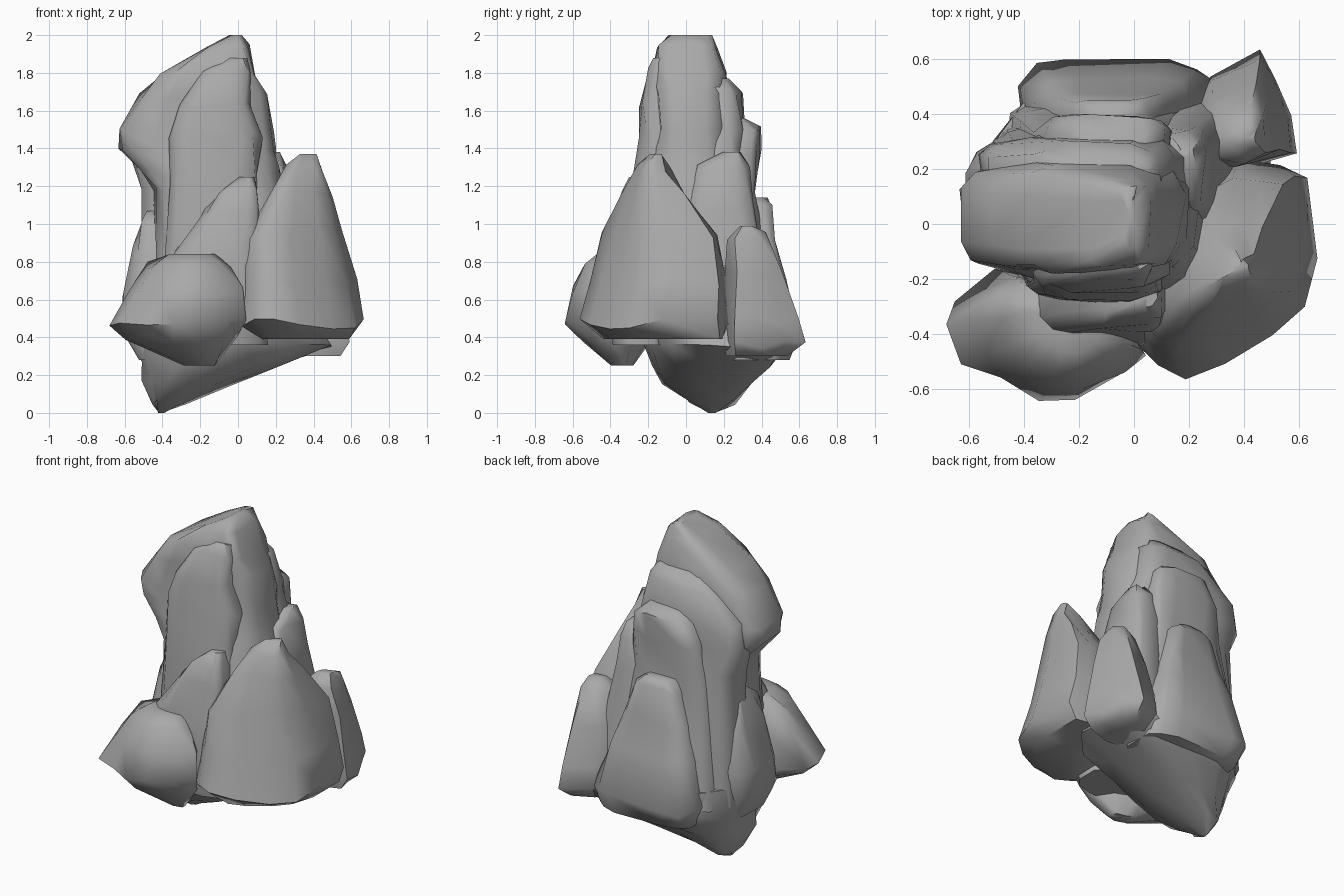
import bpy, bmesh, math, random

random.seed(4)

# Dark grey stone
stone = bpy.data.materials.new("dark_stone")
stone.diffuse_color = (0.4, 0.4, 0.4, 1)


def rounded_box(n=12, power=0.5):
    """Unit footprint from -1 to 1 with softened corners."""
    pts = []
    for i in range(n):
        a = 2 * math.pi * (i + 0.5) / n
        c, s = math.cos(a), math.sin(a)
        pts.append((math.copysign(abs(c) ** power, c), math.copysign(abs(s) ** power, s)))
    m = max(abs(v) for p in pts for v in p)
    return [(x / m, y / m) for x, y in pts]


def unit(poly):
    """Normalise a footprint polygon (counter-clockwise) to the -1..1 box."""
    xs, ys = [p[0] for p in poly], [p[1] for p in poly]
    return [((x - min(xs)) / (max(xs) - min(xs)) * 2 - 1,
             (y - min(ys)) / (max(ys) - min(ys)) * 2 - 1) for x, y in poly]


def rock(name, rings, foot=None, jitter=0.014, zj=0.03):
    """Loft a footprint through rings of (z, x0, x1, y0, y1)."""
    foot = unit(foot) if foot else rounded_box()
    bm = bmesh.new()
    loops = []
    for k, (z, x0, x1, y0, y1) in enumerate(rings):
        end = k in (0, len(rings) - 1)
        loop = []
        for u, v in foot:
            j = [random.uniform(-1, 1) for _ in range(3)]
            loop.append(bm.verts.new((
                (x0 + x1) / 2 + u * (x1 - x0) / 2 + j[0] * jitter,
                (y0 + y1) / 2 + v * (y1 - y0) / 2 + j[1] * jitter,
                z + (0 if end else j[2] * zj))))
        loops.append(loop)
    n = len(foot)
    for a, b in zip(loops, loops[1:]):
        for i in range(n):
            bm.faces.new((a[i], a[(i + 1) % n], b[(i + 1) % n], b[i]))
    for loop in (loops[0], loops[-1]):
        bmesh.ops.poke(bm, faces=[bm.faces.new(loop)])
    bmesh.ops.recalc_face_normals(bm, faces=bm.faces)
    me = bpy.data.meshes.new(name)
    bm.to_mesh(me)
    bm.free()
    me.materials.append(stone)
    ob = bpy.data.objects.new(name, me)
    bpy.context.collection.objects.link(ob)
    bpy.ops.object.select_all(action='DESELECT')
    ob.select_set(True)
    bpy.context.view_layer.objects.active = ob
    bpy.ops.object.shade_smooth_by_angle(angle=math.radians(60))
    return ob


# Central tower with the overhang on the left
rock("central_tower", [
    (2.0, -.04, .01, -.08, .13), (1.94, -.17, .05, -.16, .16), (1.8, -.41, .10, -.17, .2),
    (1.68, -.52, .15, -.17, .21), (1.5, -.64, .19, -.17, .21), (1.4, -.62, .19, -.18, .22),
    (1.3, -.53, .21, -.2, .24), (1.18, -.44, .24, -.22, .25), (.85, -.43, .28, -.26, .28),
    (.4, -.45, .33, -.28, .3)], zj=.015)

# Slabs leaning on the front
rock("front_slab", [
    (1.88, -.06, .04, -.16, -.08), (1.8, -.19, .06, -.21, 0), (1.62, -.32, .07, -.24, 0),
    (1.48, -.36, .12, -.24, 0), (1.25, -.35, .11, -.27, 0), (.85, -.39, .14, -.29, 0),
    (.4, -.4, .2, -.3, 0)])
rock("front_foot_slab", [
    (1.25, .02, .08, -.3, -.22), (1.17, -.11, .11, -.34, -.15), (1.04, -.2, .12, -.37, -.1),
    (.86, -.34, .13, -.4, -.1), (.6, -.42, .15, -.43, -.1), (.36, -.4, .15, -.38, -.1)])

# Slabs stepping down the back
rock("back_slab_upper", [
    (1.77, -.22, .04, .12, .22), (1.7, -.35, .1, .1, .29), (1.5, -.54, .16, .05, .31),
    (1.36, -.56, .18, .05, .31), (1.2, -.5, .22, .05, .33), (.8, -.51, .26, .05, .36),
    (.38, -.53, .3, .05, .36)])
rock("back_slab_middle", [
    (1.56, -.16, .05, .22, .3), (1.5, -.26, .1, .2, .39), (1.38, -.33, .13, .2, .39),
    (1.15, -.36, .14, .2, .37), (.8, -.42, .2, .2, .43), (.38, -.46, .24, .2, .45)])
rock("back_slab_lower", [
    (1.14, -.18, 0, .3, .42), (1.08, -.23, .06, .28, .46), (.9, -.3, .12, .25, .48),
    (.7, -.36, .2, .25, .53), (.4, -.41, .29, .2, .6), (.28, -.36, .27, .2, .54)])
rock("back_right_slab", [
    (1.38, .16, .22, .2, .28), (1.3, .08, .25, .05, .33), (1.1, .05, .28, 0, .36),
    (.75, .1, .34, 0, .42), (.36, .1, .4, 0, .46)])

# Column on the left side
rock("left_column", [
    (1.07, -.48, -.43, .06, .16), (1.02, -.51, -.38, 0, .2), (.86, -.55, -.3, -.06, .25),
    (.62, -.6, -.25, -.1, .29), (.42, -.6, -.2, -.12, .29), (.28, -.53, -.2, -.1, .25)])

# Pointed rock at the front right
rock("front_right_spire", [
    (1.37, .33, .41, -.2, -.13), (1.29, .27, .44, -.26, -.09), (1.16, .15, .49, -.34, 0),
    (.95, .03, .56, -.45, .17), (.7, .01, .62, -.5, .21), (.47, .01, .67, -.57, .22),
    (.39, .12, .6, -.45, .2)],
    [(.03, -.43), (.1, -.52), (.2, -.57), (.33, -.5), (.5, -.4), (.61, -.29), (.67, -.1),
     (.64, .2), (.54, .23), (.42, .24), (.28, .15), (.1, -.15)])

# Pointed rock at the back right
rock("back_right_spire", [
    (.99, .36, .45, .29, .36), (.93, .28, .49, .23, .43), (.75, .23, .53, .21, .51),
    (.5, .2, .57, .2, .6), (.36, .18, .58, .2, .64), (.3, .24, .54, .2, .54)],
    [(.18, .4), (.2, .24), (.38, .2), (.58, .27), (.56, .4), (.52, .54),
     (.45, .65), (.27, .55)])

# Boulder at the front left
rock("front_left_boulder", [
    (.84, -.37, -.13, -.46, -.28), (.79, -.49, -.05, -.54, -.22), (.65, -.58, .04, -.61, -.18),
    (.47, -.68, .03, -.64, -.17), (.38, -.6, 0, -.54, -.17), (.25, -.28, -.12, -.4, -.28)],
    [(-.68, -.37), (-.62, -.5), (-.48, -.57), (-.35, -.63), (-.2, -.64), (-.03, -.55),
     (.05, -.47), (-.05, -.33), (-.25, -.24), (-.5, -.18), (-.65, -.29)])

# Underside tapering to a point at the back left
rock("underside", [
    (.5, -.56, .42, -.24, .5), (.36, -.55, .5, -.22, .54), (.26, -.52, .24, -.17, .46),
    (.16, -.5, -.02, -.12, .36), (.06, -.46, -.29, .0, .26), (0, -.42, -.4, .13, .15)],
    [(-.56, .28), (-.58, 0), (-.5, -.16), (-.3, -.24), (0, -.22), (.3, -.1), (.48, .1),
     (.5, .35), (.4, .52), (.1, .54), (-.2, .53), (-.4, .46)], zj=.02)
